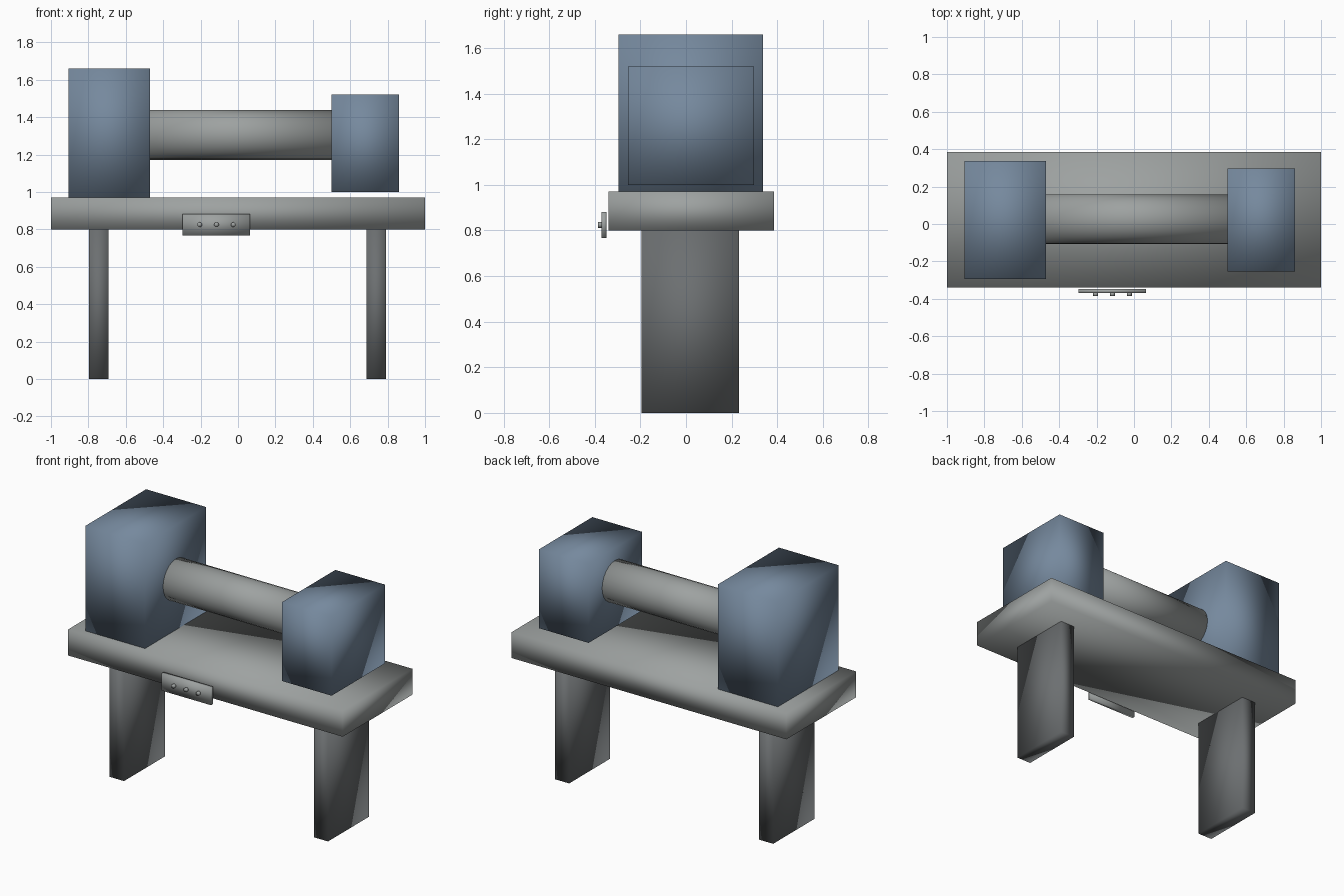
import bpy
import math
from mathutils import Vector

cube = bpy.data.objects.get("Cube")
if cube:
    bpy.data.objects.remove(cube, do_unlink=True)


def make_material(name, rgb):
    mat = bpy.data.materials.new(name)
    mat.use_nodes = True
    colour = (*rgb, 1.0)
    mat.diffuse_color = colour
    mat.node_tree.nodes["Principled BSDF"].inputs["Base Color"].default_value = colour
    return mat


blue = make_material("slate blue", (0.18, 0.25, 0.34))
light_grey = make_material("light grey", (0.34, 0.36, 0.355))
dark_grey = make_material("dark grey", (0.15, 0.16, 0.165))


def finish(name, mat):
    # Smooth over all corners, giving the soft gradients on the blocks
    obj = bpy.context.object
    obj.name = name
    obj.data.name = name
    obj.data.materials.append(mat)
    bpy.ops.object.shade_smooth()
    return obj


def box(name, low, high, mat):
    low, high = Vector(low), Vector(high)
    bpy.ops.mesh.primitive_cube_add(size=1, location=(low + high) / 2)
    bpy.context.object.scale = high - low
    bpy.ops.object.transform_apply(location=False, rotation=False, scale=True)
    return finish(name, mat)


def rod(name, centre, radius, length, rotation, sides, mat):
    bpy.ops.mesh.primitive_cylinder_add(
        vertices=sides, radius=radius, depth=length, location=centre, rotation=rotation)
    return finish(name, mat)


# Table: slab top on two plank legs
box("table_top", (-1, -0.34, 0.8), (1, 0.385, 0.97), light_grey)
for side, x in (("right", -0.745), ("left", 0.74)):
    box(side + "_leg", (x - 0.052, -0.195, 0), (x + 0.052, 0.232, 0.8), dark_grey)

# Machine: large and small housings joined by a tube
box("large_housing", (-0.905, -0.295, 0.97), (-0.47, 0.337, 1.66), blue)
box("small_housing", (0.5, -0.255, 1.0), (0.86, 0.298, 1.52), blue)
rod("tube", (0.015, 0.025, 1.305), 0.133, 0.98, (0, math.pi / 2, 0), 24, light_grey)

# Control panel with three buttons
box("control_panel", (-0.297, -0.37, 0.768), (0.063, -0.348, 0.882), light_grey)
for i in range(3):
    rod(f"button_{i + 1}", (-0.205 + 0.09 * i, -0.375, 0.825), 0.013, 0.02,
        (math.pi / 2, 0, 0), 12, light_grey)
